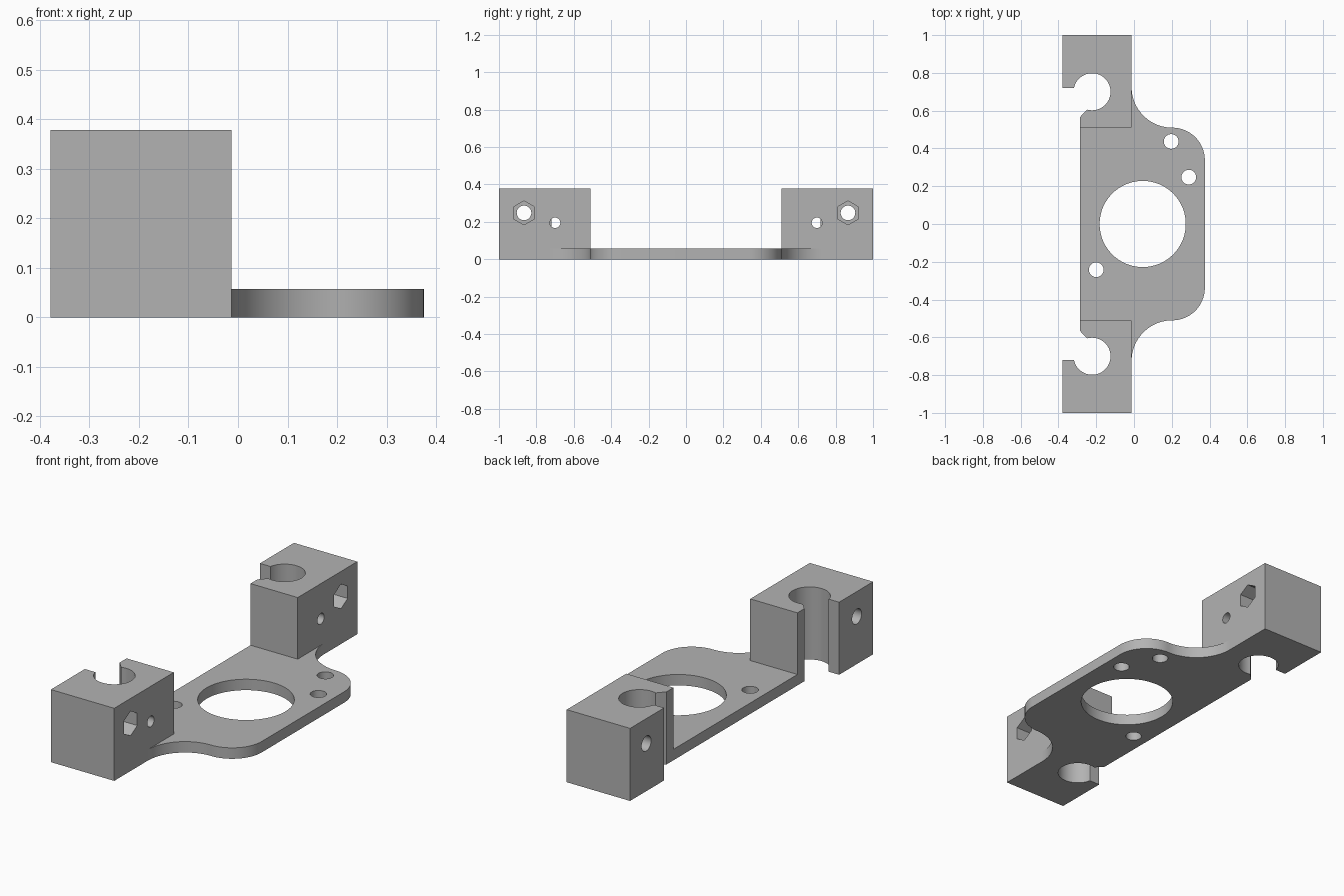
import bpy, bmesh
from math import radians, sin, cos, pi
from mathutils import Matrix

cube = bpy.data.objects.get("Cube")
if cube:
    bpy.data.objects.remove(cube, do_unlink=True)

grey = bpy.data.materials.new("grey plastic")
grey.use_nodes = True
colour = (0.45, 0.45, 0.45, 1)
grey.diffuse_color = colour
grey.node_tree.nodes["Principled BSDF"].inputs["Base Color"].default_value = colour


def arc(cx, cy, r, a0, a1, n=24):
    angles = [radians(a0 + (a1 - a0) * i / n) for i in range(n + 1)]
    return [(cx + r * cos(a), cy + r * sin(a)) for a in angles]


def add_object(name, bm):
    bmesh.ops.recalc_face_normals(bm, faces=bm.faces)
    mesh = bpy.data.meshes.new(name)
    bm.to_mesh(mesh)
    bm.free()
    mesh.materials.append(grey)
    obj = bpy.data.objects.new(name, mesh)
    bpy.context.collection.objects.link(obj)
    return obj


def extrude(name, outline, height):
    bm = bmesh.new()
    face = bm.faces.new([bm.verts.new((x, y, 0)) for x, y in outline])
    result = bmesh.ops.extrude_face_region(bm, geom=[face])
    verts = [v for v in result["geom"] if isinstance(v, bmesh.types.BMVert)]
    bmesh.ops.translate(bm, verts=verts, vec=(0, 0, height))
    return add_object(name, bm)


def select_only(obj):
    bpy.ops.object.select_all(action='DESELECT')
    obj.select_set(True)
    bpy.context.view_layer.objects.active = obj


def drill(obj, centre, r, length, axis, sides=48):
    """Cut a round or many-sided hole centred on a point, along x or z."""
    matrix = Matrix.Translation(centre)
    if axis == 'X':
        matrix = matrix @ Matrix.Rotation(pi / 2, 4, 'Y')
    bm = bmesh.new()
    bmesh.ops.create_cone(bm, cap_ends=True, segments=sides, radius1=r,
                          radius2=r, depth=length, matrix=matrix)
    # Hexagon points face up and down
    if sides == 6:
        spin = Matrix.Rotation(pi / 2, 4, 'X')
        if max(v.co.z for v in bm.verts) - centre[2] < r * 0.95:
            bmesh.ops.rotate(bm, verts=bm.verts, cent=centre, matrix=spin)
    cutter = add_object("hole_cutter", bm)
    cutter.hide_render = True
    mod = obj.modifiers.new("hole", 'BOOLEAN')
    mod.operation = 'DIFFERENCE'
    mod.solver = 'EXACT'
    mod.object = cutter
    select_only(obj)
    bpy.ops.object.modifier_apply(modifier=mod.name)
    bpy.data.objects.remove(cutter, do_unlink=True)


def finish(obj):
    select_only(obj)
    bpy.ops.object.shade_smooth_by_angle(angle=radians(30))


BACK, INNER, EDGE = -0.285, 0.51, -0.013

# Base plate: rounded corners flaring into the blocks
half = [(0.375, 0.34)] + arc(0.203, 0.338, 0.172, 0, 90)[1:]
half += arc(0.203, 0.726, 0.216, 270, 180)[1:]
half += [(EDGE, INNER), (BACK, INNER)]
outline = half + [(x, -y) for x, y in reversed(half)]
plate = extrude("base_plate", outline, 0.057)
drill(plate, (0.046, 0, 0.03), 0.228, 0.3, 'Z', 96)
for x, y in ((0.197, 0.437), (0.29, 0.248), (-0.2, -0.242)):
    drill(plate, (x, y, 0.03), 0.039, 0.3, 'Z')
finish(plate)

# Clamp blocks with an open rod bore
block = [(-0.378, 1), (EDGE, 1), (EDGE, INNER), (BACK, INNER), (BACK, 0.567), (-0.252, 0.603)]
block += arc(-0.222, 0.7, 0.098, -106, 168, 60) + [(-0.378, 0.72)]
for side, name in ((1, "back_block"), (-1, "front_block")):
    obj = extrude(name, [(x, side * y) for x, y in block], 0.378)
    # Bolt hole, nut pocket and set screw hole
    drill(obj, (-0.2, side * 0.866, 0.248), 0.039, 0.8, 'X')
    drill(obj, (EDGE, side * 0.866, 0.248), 0.064, 0.24, 'X', 6)
    drill(obj, (-0.1, side * 0.7, 0.195), 0.028, 0.22, 'X')
    finish(obj)
